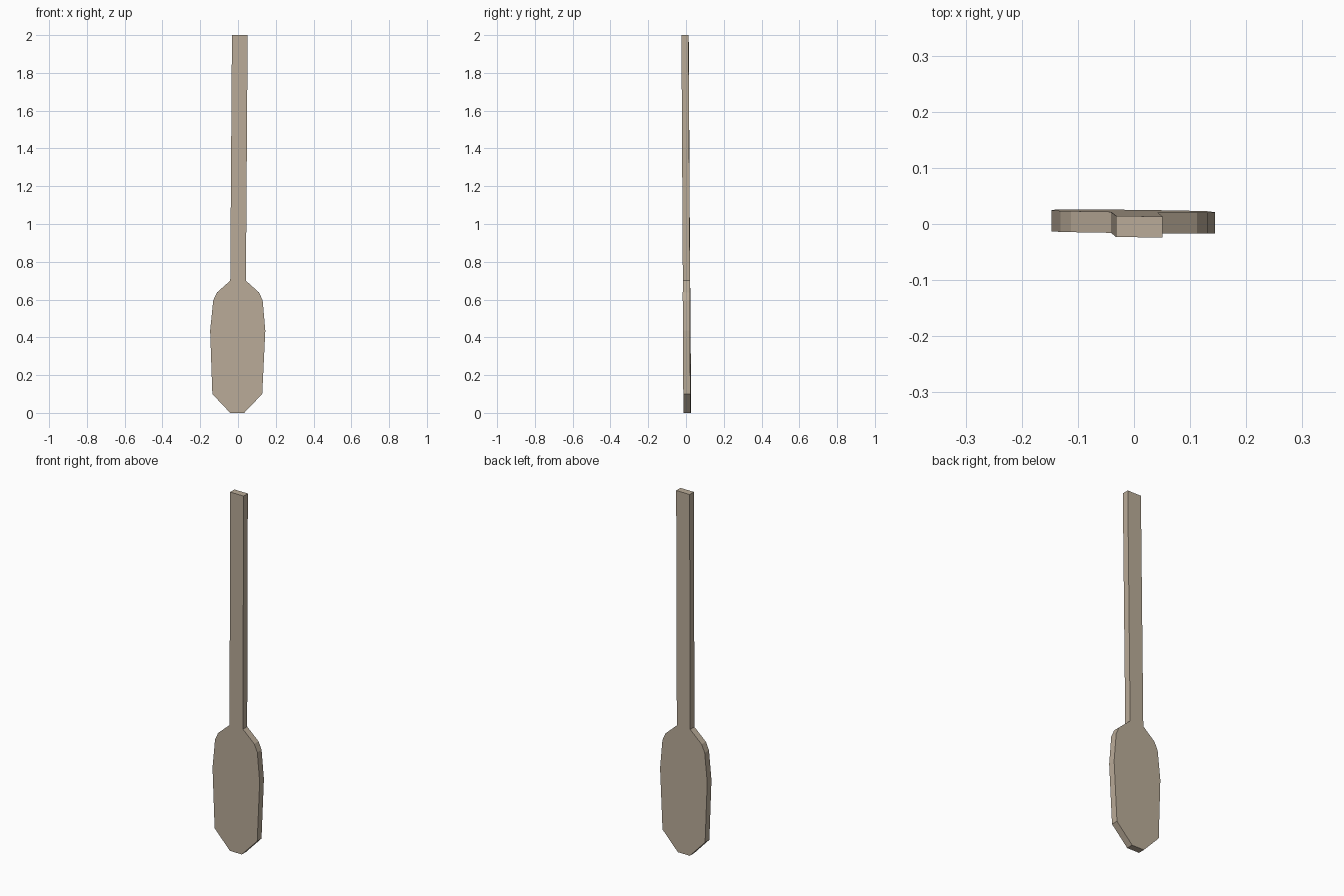
import bpy, bmesh

if "Cube" in bpy.data.objects:
    bpy.data.objects.remove(bpy.data.objects["Cube"])

# One flat wood colour
wood = bpy.data.materials.new("pale wood")
wood.diffuse_color = (0.49, 0.41, 0.315, 1)
wood.use_nodes = True
wood.node_tree.nodes["Principled BSDF"].inputs["Base Color"].default_value = wood.diffuse_color

THICK = 0.0375
# Half-width and height of each row, blade tip to handle end
ROWS = [(0.037, 0.0), (0.132, 0.10), (0.146, 0.435), (0.131, 0.595),
        (0.112, 0.637), (0.0415, 0.70), (0.0415, 2.0)]


def lean(x, y, z):
    """Slight lean and yaw of the whole paddle."""
    return (x - 0.0045 + 0.007 * z,
            y + 0.0065 - 0.0057 * z - 0.012 * x,
            z)


# Paddle: stacked rectangular sections, joined and capped
bm = bmesh.new()
rings = []
for w, z in ROWS:
    h = THICK / 2
    corners = [(-w, -h), (w, -h), (w, h), (-w, h)]
    rings.append([bm.verts.new(lean(x, y, z)) for x, y in corners])
for a, b in zip(rings, rings[1:]):
    for i in range(4):
        j = (i + 1) % 4
        bm.faces.new((a[i], a[j], b[j], b[i]))
bm.faces.new(rings[0][::-1])
bm.faces.new(rings[-1])
bmesh.ops.recalc_face_normals(bm, faces=bm.faces)

mesh = bpy.data.meshes.new("paddle")
bm.to_mesh(mesh)
bm.free()
mesh.materials.append(wood)
bpy.context.collection.objects.link(bpy.data.objects.new("paddle", mesh))
